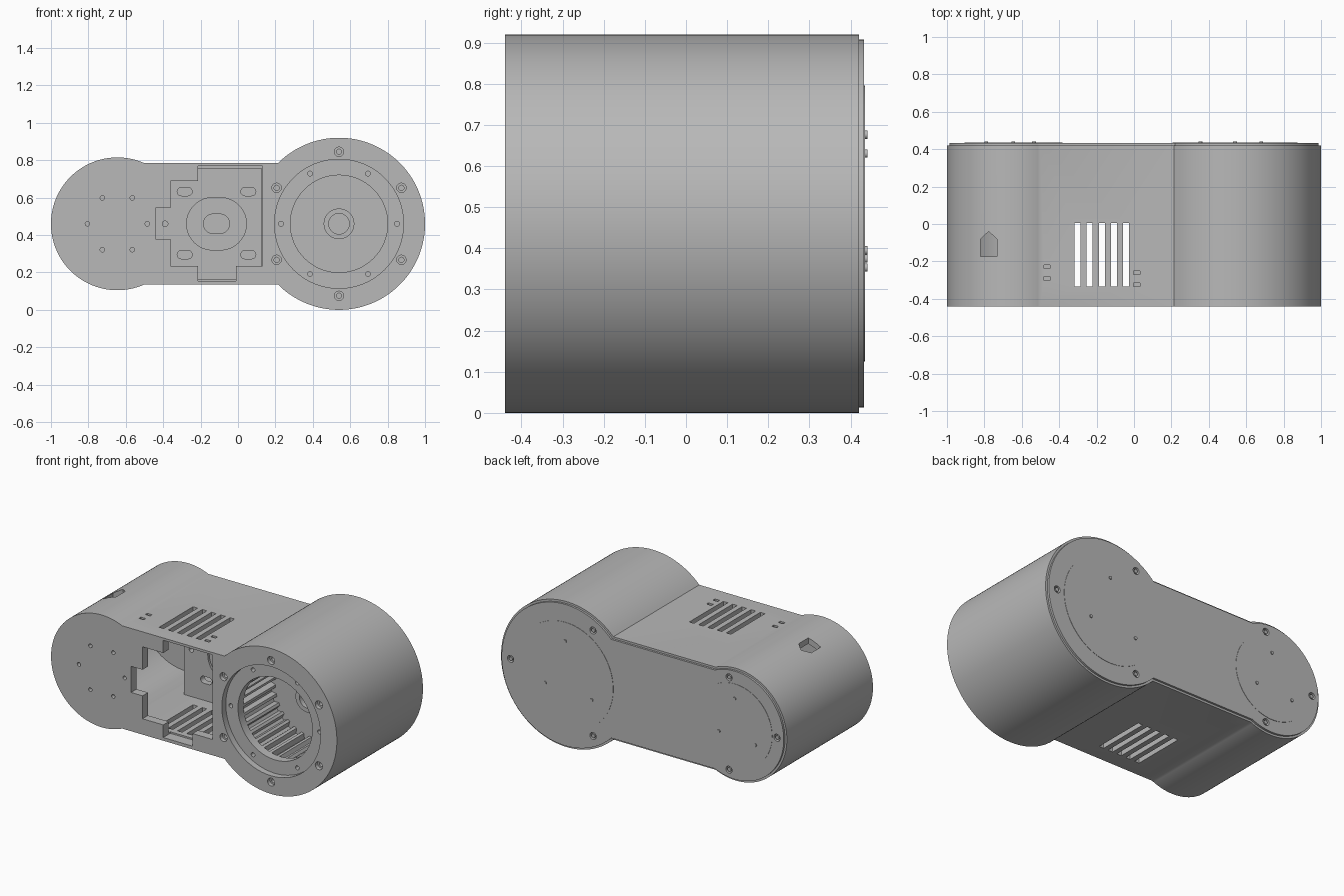
import bpy, bmesh
from math import sin, cos, pi, radians, asin

if "Cube" in bpy.data.objects:
    bpy.data.objects.remove(bpy.data.objects["Cube"])

grey = bpy.data.materials.new("plain_grey")
grey.use_nodes = True
grey.diffuse_color = (0.48, 0.48, 0.48, 1)
grey.node_tree.nodes["Principled BSDF"].inputs["Base Color"].default_value = (0.48, 0.48, 0.48, 1)

MID = 0.46              # height of both lobe centres
SMALL, BIG = -0.645, 0.54
FRONT, BACK = -0.44, 0.42


# ---- outline helpers: lists of 2D points ----
def arc(cx, cz, r, start, end, n):
    return [(cx + r * cos(start + (end - start) * i / n),
             cz + r * sin(start + (end - start) * i / n)) for i in range(n + 1)]


def circle(cx, cz, r, n=32):
    return arc(cx, cz, r, 0, 2 * pi, n)[:-1]


def rect(x0, x1, z0, z1):
    return [(x0, z0), (x1, z0), (x1, z1), (x0, z1)]


def stadium(cx, cz, r, half, n=16):
    return arc(cx + half, cz, r, -pi / 2, pi / 2, n) + arc(cx - half, cz, r, pi / 2, 1.5 * pi, n)


def lobes(inset):
    rs, rb, h = 0.355 - inset, 0.46 - inset, 0.325 - inset
    a, b = asin(h / rs), asin(h / rb)
    return (arc(SMALL, MID, rs, a, 2 * pi - a, 96)
            + arc(BIG, MID, rb, b - pi, pi - b, 112))


def ring_points(cx, r, degrees):
    return [(cx + r * cos(radians(d)), MID + r * sin(radians(d))) for d in degrees]


# ---- solid helpers ----
def make(name, prisms):
    """Each prism is (outline, start, end, axis) with axis 'y' or 'z'."""
    bm = bmesh.new()
    for pts, a, b, axis in prisms:
        place = (lambda p, t: (p[0], t, p[1])) if axis == "y" else (lambda p, t: (p[0], p[1], t))
        lo = [bm.verts.new(place(p, a)) for p in pts]
        hi = [bm.verts.new(place(p, b)) for p in pts]
        bm.faces.new(lo)
        bm.faces.new(hi[::-1])
        for i in range(len(pts)):
            j = (i + 1) % len(pts)
            bm.faces.new((lo[j], lo[i], hi[i], hi[j]))
    bmesh.ops.recalc_face_normals(bm, faces=bm.faces[:])
    mesh = bpy.data.meshes.new(name)
    bm.to_mesh(mesh)
    bm.free()
    mesh.materials.append(grey)
    ob = bpy.data.objects.new(name, mesh)
    bpy.context.collection.objects.link(ob)
    return ob


def activate(ob):
    bpy.ops.object.select_all(action="DESELECT")
    ob.select_set(True)
    bpy.context.view_layer.objects.active = ob


def cut(ob, prisms):
    cutter = make("cutter", prisms)
    cutter.hide_render = True
    mod = ob.modifiers.new("cut", "BOOLEAN")
    mod.operation = "DIFFERENCE"
    mod.solver = "EXACT"
    mod.object = cutter
    activate(ob)
    bpy.ops.object.modifier_apply(modifier=mod.name)
    bpy.data.objects.remove(cutter)


def holes(points, r, a, b):
    return [(circle(x, z, r, 20), a, b, "y") for x, z in points]


# ---- housing ----
body = make("housing", [(lobes(0), FRONT, BACK, "y")])

# hollow interior of the small lobe and the middle
wall_angle = asin(0.295 / 0.32)
inner = arc(SMALL, MID, 0.32, wall_angle, 2 * pi - wall_angle, 72) + [(0.125, 0.165), (0.125, 0.755)]
cut(body, [(inner, -0.385, 0.40, "y")])

# stepped access window in the front
window = [(-0.36, 0.235), (-0.215, 0.235), (-0.215, 0.155), (-0.01, 0.155), (-0.01, 0.235),
          (0.13, 0.235), (0.13, 0.77), (-0.215, 0.77), (-0.215, 0.69), (-0.36, 0.69),
          (-0.36, 0.545), (-0.44, 0.545), (-0.44, 0.38), (-0.36, 0.38)]
cut(body, [(window, -0.5, -0.37, "y")])

# gear bore: shallow seat, lip, then toothed ring
cut(body, [(circle(BIG, MID, 0.345, 96), -0.5, -0.40, "y")])
cut(body, [(circle(BIG, MID, 0.26, 96), -0.5, -0.33, "y")])
teeth = []
TEETH = 30
for i in range(TEETH):
    for part, r in ((0.0, 0.263), (0.3, 0.263), (0.5, 0.293), (0.8, 0.293)):
        t = 2 * pi * (i + part) / TEETH
        teeth.append((BIG + r * cos(t), MID + r * sin(t)))
cut(body, [(teeth, -0.345, -0.02, "y")])

# screw and locating holes in the front
rim = ring_points(BIG, 0.385, range(30, 390, 60))
cut(body, holes(rim, 0.025, -0.5, -0.415)
    + holes(ring_points(BIG, 0.31, range(0, 360, 60)), 0.013, -0.5, -0.35)
    + holes(ring_points(SMALL, 0.16, range(0, 360, 60)), 0.012, -0.5, -0.40))
cut(body, holes(rim, 0.014, -0.5, -0.34))

# ventilation slots through top and bottom, arrow opening and small sockets on top
vents = [(rect(x - 0.016, x + 0.016, -0.335, 0.005), -0.2, 1.2, "z")
         for x in (-0.302, -0.237, -0.172, -0.108, -0.043)]
sockets = [(rect(x - 0.017, x + 0.017, y - 0.01, y + 0.01), 0.765, 1.0, "z")
           for x, y in ((-0.465, -0.228), (-0.465, -0.292), (0.015, -0.26), (0.015, -0.325))]
arrow = rect(-0.82, -0.733, -0.175, -0.08)[:3] + [(-0.777, -0.04), (-0.82, -0.08)]
cut(body, vents + sockets + [(arrow, 0.6, 1.0, "z")])

# ---- motor bracket inside the housing ----
bracket = make("motor_bracket", [(rect(-0.44, 0.128, 0.162, 0.758), 0.09, 0.13, "y")])
cut(bracket, [(stadium(-0.115, MID, 0.14, 0.02, 28), 0.0, 0.105, "y")])
cut(bracket, [(stadium(-0.115, MID, 0.052, 0.018), 0.0, 0.2, "y")]
    + [(stadium(x, z, 0.022, 0.018), 0.0, 0.2, "y") for x in (-0.285, 0.055) for z in (0.295, 0.632)]
    + holes([(-0.39, MID)], 0.015, 0.0, 0.2))

# ---- shaft hub at the bottom of the bore ----
hub = make("shaft_hub", [(circle(BIG, MID, 0.082, 48), -0.08, -0.01, "y")])
cut(hub, [(circle(BIG, MID, 0.055, 48), -0.2, -0.03, "y")])

# ---- rear cover with raised discs, screws and pins ----
cover = make("rear_cover", [(lobes(0.013), BACK - 0.004, 0.433, "y")])
rear = ring_points(BIG, 0.385, (0, 120, 240)) + ring_points(SMALL, 0.295, (82, 180, 278))
for target in (cover, body):
    cut(target, holes(rear, 0.022, 0.412, 0.5))
make("rear_screws", holes(rear, 0.012, 0.405, 0.431))
discs = make("rear_discs", [(circle(BIG, MID, 0.335, 96), 0.43, 0.435, "y"),
                            (circle(SMALL, MID, 0.262, 96), 0.43, 0.435, "y")])
pins = [(BIG, 0.676), (0.68, 0.375), (0.355, 0.353), (SMALL, 0.63), (-0.535, 0.395), (-0.79, 0.375)]
make("rear_pins", holes(pins, 0.01, 0.42, 0.441))

# ---- shading ----
for ob in list(bpy.context.scene.objects):
    if ob.type == "MESH":
        activate(ob)
        bpy.ops.object.shade_smooth_by_angle(angle=radians(25))
